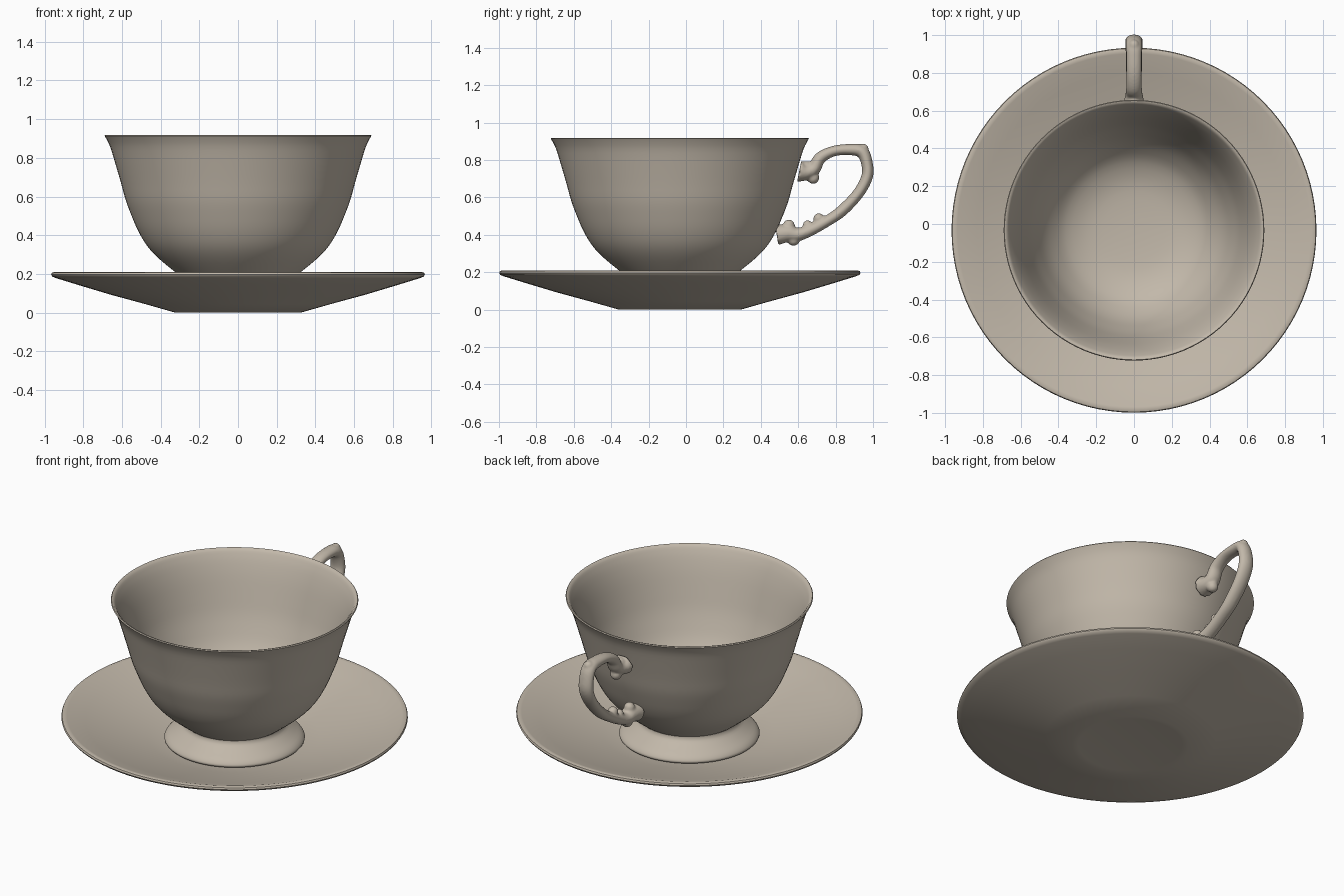
import bpy, bmesh, math
from mathutils import Vector

if "Cube" in bpy.data.objects:
    bpy.data.objects.remove(bpy.data.objects["Cube"])

CY = -0.033          # shared axis of cup and saucer
SEG = 96

china = bpy.data.materials.new("warm_white_china")
china.diffuse_color = (0.54, 0.48, 0.40, 1)
china.use_nodes = True
china.node_tree.nodes["Principled BSDF"].inputs["Base Color"].default_value = china.diffuse_color


def spline(pts, n):
    """Catmull-Rom resampling of a list of equal-length tuples."""
    out = []
    for i in range(len(pts) - 1):
        p = [Vector(pts[min(max(j, 0), len(pts) - 1)]) for j in range(i - 1, i + 3)]
        for k in range(n):
            t = k / n
            out.append(0.5 * (2 * p[1] + (p[2] - p[0]) * t
                              + (2 * p[0] - 5 * p[1] + 4 * p[2] - p[3]) * t * t
                              + (3 * p[1] - p[0] - 3 * p[2] + p[3]) * t ** 3))
    return out + [Vector(pts[-1])]


def finish(name, bm, angle):
    bmesh.ops.recalc_face_normals(bm, faces=bm.faces)
    me = bpy.data.meshes.new(name)
    bm.to_mesh(me)
    bm.free()
    me.materials.append(china)
    ob = bpy.data.objects.new(name, me)
    bpy.context.collection.objects.link(ob)
    bpy.ops.object.select_all(action='DESELECT')
    ob.select_set(True)
    bpy.context.view_layer.objects.active = ob
    bpy.ops.object.shade_smooth_by_angle(angle=math.radians(angle))
    return ob


def lathe(name, profile):
    """Spin an (r, z) profile whose two ends lie on the axis."""
    bm = bmesh.new()
    vs = [bm.verts.new((r, CY, z)) for r, z in profile]
    es = [bm.edges.new(e) for e in zip(vs, vs[1:])]
    bmesh.ops.spin(bm, geom=vs + es, cent=(0, CY, 0), axis=(0, 0, 1),
                   angle=math.tau, steps=SEG, use_merge=True)
    bmesh.ops.remove_doubles(bm, verts=bm.verts, dist=0.0005)
    return finish(name, bm, 40)


# Saucer: flat base, shallow flaring dish, rounded rim
lathe("saucer", [(0, 0.004), (0.29, 0.004), (0.325, 0), (0.48, 0.044), (0.66, 0.093),
                 (0.83, 0.144), (0.94, 0.178), (0.96, 0.186), (0.966, 0.196),
                 (0.962, 0.206), (0.95, 0.21), (0.935, 0.207), (0.83, 0.172),
                 (0.66, 0.121), (0.48, 0.075), (0.38, 0.055), (0.3, 0.047), (0, 0.045)])

# Cup: flared foot, rounded bowl, thin lip, hollow inside
foot = spline([(0.385, 0.062), (0.392, 0.075), (0.375, 0.098), (0.335, 0.125),
               (0.295, 0.155), (0.285, 0.175)], 3)
bowl = spline([(0.285, 0.18), (0.325, 0.21), (0.41, 0.28), (0.47, 0.345), (0.515, 0.42),
               (0.55, 0.5), (0.58, 0.58), (0.605, 0.67), (0.637, 0.78),
               (0.662, 0.86), (0.685, 0.906)], 3)
lip = [(0.69, 0.914), (0.686, 0.919), (0.677, 0.917)]
inside = spline([(0.667, 0.905), (0.643, 0.86), (0.612, 0.78), (0.578, 0.67), (0.55, 0.58),
                 (0.518, 0.5), (0.48, 0.42), (0.43, 0.35), (0.36, 0.285), (0.25, 0.24),
                 (0.12, 0.225), (0, 0.222)], 3)
lathe("cup", [(0, 0.10), (0.25, 0.09), (0.36, 0.06)]
      + [tuple(p) for p in foot + bowl] + lip + [tuple(p) for p in inside])

# Handle: swept loop given as (y, z, in-plane radius, sideways radius)
path = spline([(0.605, 0.74, 0.06, 0.065), (0.645, 0.735, 0.042, 0.055),
               (0.685, 0.755, 0.036, 0.046), (0.718, 0.812, 0.032, 0.042),
               (0.79, 0.848, 0.028, 0.04), (0.875, 0.856, 0.03, 0.041),
               (0.94, 0.845, 0.034, 0.043), (0.967, 0.785, 0.031, 0.045),
               (0.968, 0.71, 0.031, 0.046), (0.92, 0.62, 0.03, 0.045),
               (0.835, 0.53, 0.031, 0.043), (0.76, 0.477, 0.029, 0.041),
               (0.675, 0.43, 0.031, 0.041), (0.6, 0.402, 0.036, 0.045),
               (0.545, 0.408, 0.046, 0.05), (0.485, 0.4, 0.055, 0.058)], 5)
bm = bmesh.new()
N = 24
rings = []
for i, (y, z, a, b) in enumerate(path):
    t = (path[min(i + 1, len(path) - 1)] - path[max(i - 1, 0)]).xy.normalized()
    ring = []
    for k in range(N):
        c, s = math.cos(math.tau * k / N), math.sin(math.tau * k / N)
        ring.append(bm.verts.new((b * s, y - t.y * a * c, z + t.x * a * c)))
    rings.append(ring)
for r0, r1 in zip(rings, rings[1:]):
    for k in range(N):
        bm.faces.new((r0[k], r0[(k + 1) % N], r1[(k + 1) % N], r1[k]))
bm.faces.new(rings[0])
bm.faces.new(rings[-1])

# Scroll knobs on the handle: (y, z, radius)
for y, z, r in [(0.68, 0.705, 0.033), (0.645, 0.76, 0.035), (0.948, 0.86, 0.028),
                (0.71, 0.486, 0.03), (0.65, 0.452, 0.026),
                (0.575, 0.375, 0.034), (0.55, 0.45, 0.032)]:
    res = bmesh.ops.create_uvsphere(bm, u_segments=20, v_segments=12, radius=r)
    bmesh.ops.translate(bm, verts=res["verts"], vec=(0, y, z))
handle = finish("handle", bm, 60)

# Fuse the knobs softly into the loop
fuse = handle.modifiers.new("fuse", 'REMESH')
fuse.mode = 'VOXEL'
fuse.voxel_size = 0.007
fuse.use_smooth_shade = True
soft = handle.modifiers.new("soften", 'SMOOTH')
soft.factor = 0.5
soft.iterations = 5
